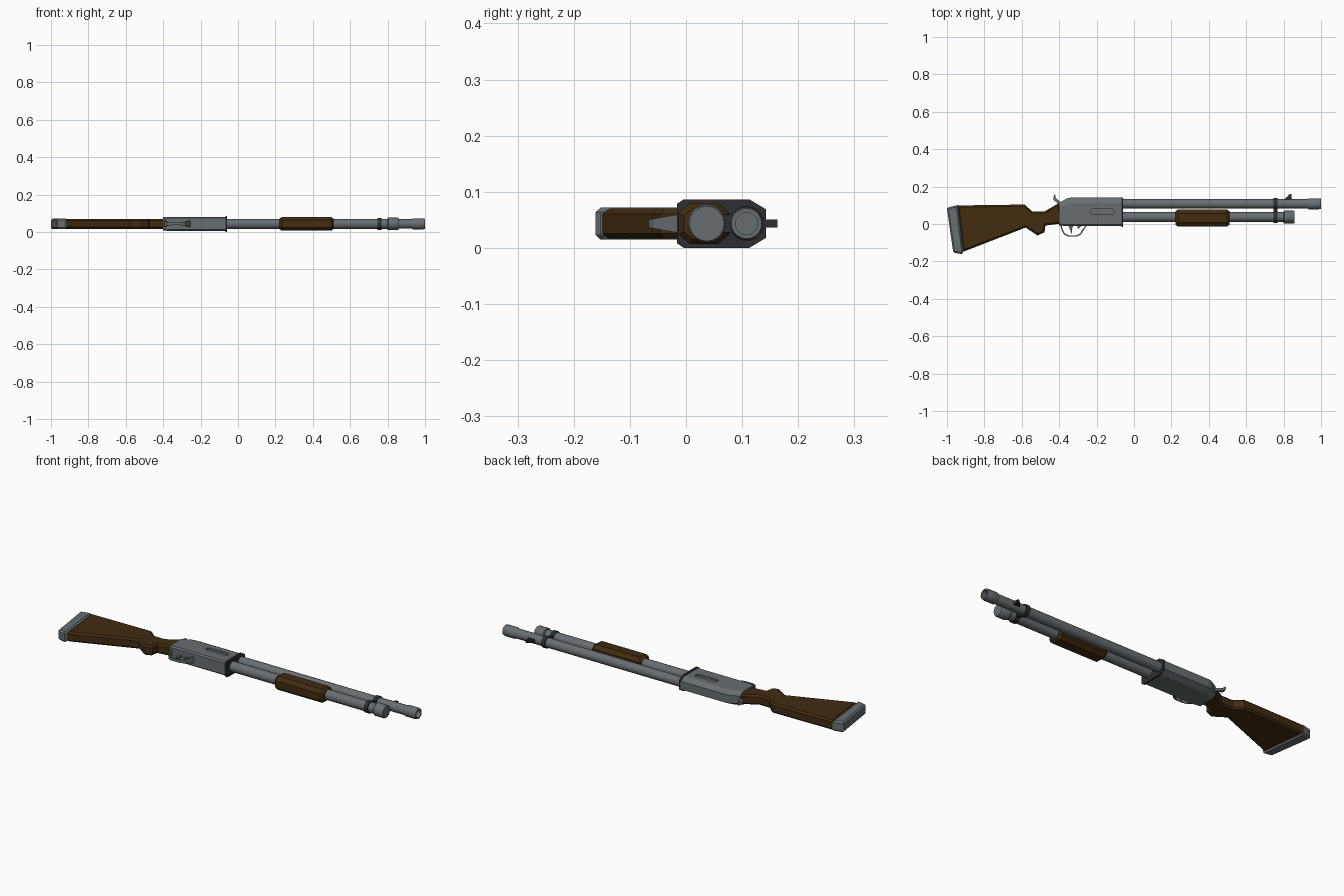
import bpy, bmesh, math
from mathutils import Vector

if "Cube" in bpy.data.objects:
    bpy.data.objects.remove(bpy.data.objects["Cube"])

ZC = 0.0432            # mid-plane height: the gun lies on its side
BY, MY = 0.108, 0.037  # barrel and magazine axis (y)


def material(name, rgb):
    m = bpy.data.materials.new(name)
    m.diffuse_color = (*rgb, 1)
    m.use_nodes = True
    m.node_tree.nodes["Principled BSDF"].inputs["Base Color"].default_value = m.diffuse_color
    return m


STEEL = material("grey steel", (0.135, 0.155, 0.165))
WOOD = material("dark wood", (0.054, 0.025, 0.005))
BLACK = material("blackened steel", (0.027, 0.028, 0.033))


def finish(name, bm, mat, smooth=False):
    bmesh.ops.recalc_face_normals(bm, faces=bm.faces)
    me = bpy.data.meshes.new(name)
    bm.to_mesh(me)
    bm.free()
    me.materials.append(mat)
    ob = bpy.data.objects.new(name, me)
    bpy.context.collection.objects.link(ob)
    if smooth:
        bpy.ops.object.select_all(action='DESELECT')
        bpy.context.view_layer.objects.active = ob
        ob.select_set(True)
        bpy.ops.object.shade_smooth_by_angle(angle=math.radians(35))
    return ob


def loft(name, rings, mat, closed=False, smooth=False):
    """Skin a list of equal-length point rings; capped unless closed."""
    bm = bmesh.new()
    loops = [[bm.verts.new(p) for p in r] for r in rings]
    pairs = list(zip(loops, loops[1:])) + ([(loops[-1], loops[0])] if closed else [])
    for a, b in pairs:
        for i in range(len(a)):
            j = (i + 1) % len(a)
            bm.faces.new((a[i], a[j], b[j], b[i]))
    if not closed:
        bm.faces.new(loops[0])
        bm.faces.new(loops[-1])
    return finish(name, bm, mat, smooth)


def plate(name, outline, half, mat, bevel=0):
    """Extrude an x-y outline symmetrically about the mid-plane."""
    ob = loft(name, [[(x, y, ZC + s * half) for x, y in outline] for s in (-1, 1)], mat)
    if bevel:
        bm = bmesh.new()
        bm.from_mesh(ob.data)
        rim = [e for e in bm.edges if abs(e.verts[0].co.z - e.verts[1].co.z) < 1e-6]
        bmesh.ops.bevel(bm, geom=rim, offset=bevel, segments=1, affect='EDGES')
        bm.to_mesh(ob.data)
        bm.free()
    return ob


def lathe(name, y, stations, mat, n=20, closed=False):
    """Turned part along x from (x, radius) stations."""
    rings = [[(x, y + r * math.cos(2 * math.pi * i / n), ZC + r * math.sin(2 * math.pi * i / n))
              for i in range(n)] for x, r in stations]
    return loft(name, rings, mat, closed, True)


def section(y0, y1, h, c0, c1, cz0, cz1):
    """Chamfered y-z section: bottom chamfer c0 x cz0, top chamfer c1 x cz1."""
    half = [(y0, h - cz0), (y0 + c0, h), (y1 - c1, h), (y1, h - cz1)]
    return half + [(y, -z) for y, z in reversed(half)]


def along(sec, x):
    return [(x, y, ZC + z) for y, z in sec]


# Stock and butt pad
plate("stock", [(-0.945, 0.099), (-0.585, 0.104), (-0.543, 0.067), (-0.479, 0.067),
                (-0.40, 0.113), (-0.385, 0.003), (-0.473, -0.008), (-0.479, -0.045),
                (-0.516, -0.061), (-0.58, -0.019), (-0.915, -0.149)], 0.0265, WOOD, 0.009)
plate("butt_pad", [(-1.0, 0.083), (-0.992, 0.089), (-0.942, 0.101), (-0.913, -0.152),
                   (-0.921, -0.161), (-0.958, -0.154), (-0.967, -0.147)], 0.0285, STEEL, 0.008)

# Receiver with sloped rear
full = section(-0.011, 0.142, 0.038, 0.008, 0.03, 0.007, 0.016)
mid = section(-0.011, 0.138, 0.038, 0.008, 0.03, 0.007, 0.016)
rear = section(-0.008, 0.113, 0.036, 0.008, 0.026, 0.008, 0.016)
receiver = loft("receiver", [along(rear, -0.402), along(mid, -0.355),
                             along(full, -0.335), along(full, -0.066)], STEEL)
loft("receiver_band", [along(section(-0.016, 0.143, 0.0432, 0.012, 0.03, 0.008, 0.018), x)
                       for x in (-0.068, -0.058)], BLACK)

# Ejection port sunk in the upward side
cutter = loft("port_cutter", [[(x, y, z) for x, y in ((-0.235, 0.062), (-0.225, 0.052), (-0.115, 0.052),
                               (-0.105, 0.062), (-0.105, 0.072), (-0.115, 0.082),
                               (-0.225, 0.082), (-0.235, 0.072))] for z in (0.072, 0.1)], STEEL)
cutter.hide_render = True
cutter.hide_viewport = True
cut = receiver.modifiers.new("port", 'BOOLEAN')
cut.object, cut.operation, cut.solver = cutter, 'DIFFERENCE', 'EXACT'

# Barrel, hollow muzzle, magazine tube and cap
lathe("barrel", BY, [(-0.07, 0.0255), (0.95, 0.0255)], STEEL)
lathe("muzzle", BY, [(0.928, 0.0255), (0.936, 0.0295), (0.988, 0.0295), (1.0, 0.027),
                     (1.0, 0.020), (0.955, 0.020)], STEEL)
lathe("magazine_tube", MY, [(-0.07, 0.027), (0.82, 0.027)], STEEL)
lathe("magazine_cap", MY, [(0.80, 0.031), (0.804, 0.034), (0.853, 0.034), (0.858, 0.031)], STEEL)

# Clamp joining the two tubes
for nm, y, r in (("barrel_clamp", BY, 0.031), ("magazine_clamp", MY, 0.032)):
    lathe(nm, y, [(0.745, r), (0.767, r)], BLACK)
plate("clamp_bridge", [(0.746, 0.05), (0.766, 0.05), (0.766, 0.10), (0.746, 0.10)], 0.016, BLACK)

# Pump grip with chamfered ends
big = section(-0.013, 0.077, 0.0365, 0.020, 0.020, 0.017, 0.017)
small = section(-0.004, 0.068, 0.028, 0.017, 0.017, 0.014, 0.014)
loft("pump_grip", [along(small, 0.222), along(big, 0.234), along(big, 0.498), along(small, 0.510)], WOOD)

# Front sight
plate("sight_base", [(0.805, 0.13), (0.845, 0.13), (0.842, 0.143), (0.812, 0.143)], 0.009, BLACK)
plate("sight_blade", [(0.815, 0.14), (0.842, 0.14), (0.842, 0.161), (0.832, 0.161)], 0.007, BLACK)

# Hammer
plate("hammer", [(-0.395, 0.085), (-0.412, 0.115), (-0.430, 0.128), (-0.432, 0.14), (-0.422, 0.163),
                 (-0.419, 0.14), (-0.408, 0.13), (-0.385, 0.11)], 0.007, STEEL)

# Trigger guard: flat strip that widens toward the receiver
path = [(-0.394, -0.005), (-0.388, -0.032), (-0.374, -0.056), (-0.352, -0.067), (-0.305, -0.067),
        (-0.284, -0.056), (-0.270, -0.034), (-0.250, -0.005)]
centre = Vector((-0.328, -0.01))
rings = []
for x, y in path:
    p = Vector((x, y))
    q = p + (centre - p).normalized() * 0.007
    w = 0.007 + 0.011 * (y + 0.067) / 0.062
    rings.append([(p.x, p.y, ZC - w), (p.x, p.y, ZC + w), (q.x, q.y, ZC + w), (q.x, q.y, ZC - w)])
loft("trigger_guard", rings, STEEL)

# Trigger and safety catch
plate("trigger", [(-0.352, -0.005), (-0.325, -0.005), (-0.332, -0.03), (-0.332, -0.055),
                  (-0.340, -0.035)], 0.005, STEEL)
plate("safety_catch", [(-0.305, -0.005), (-0.280, -0.005), (-0.290, -0.02), (-0.300, -0.026)], 0.005, STEEL)
